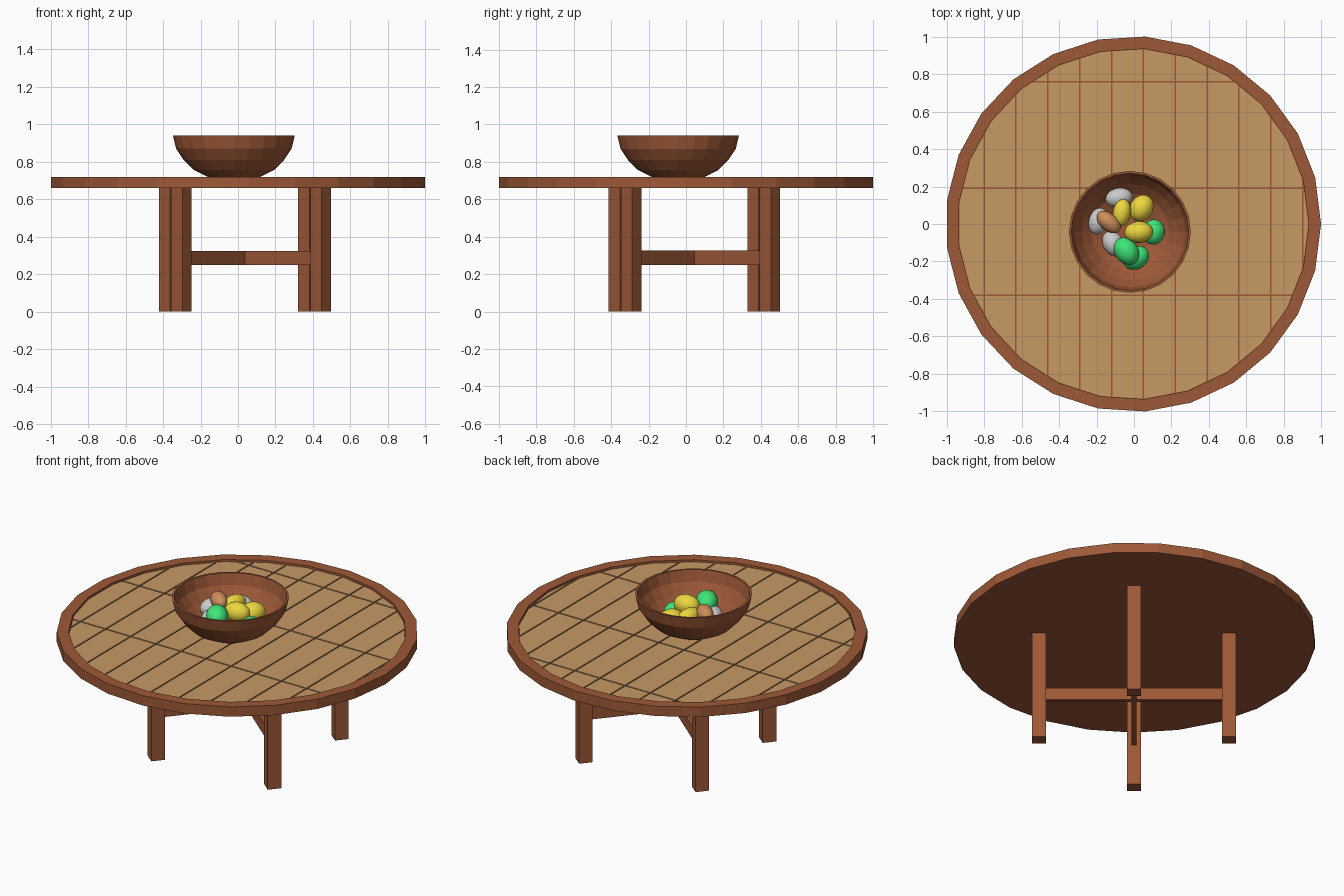
import bpy, bmesh
from math import radians, cos, sin, tau
from mathutils import Vector, Matrix

if "Cube" in bpy.data.objects:
    bpy.data.objects.remove(bpy.data.objects["Cube"])


def material(name, rgb):
    m = bpy.data.materials.new(name)
    m.diffuse_color = (*rgb, 1)
    m.use_nodes = True
    m.node_tree.nodes["Principled BSDF"].inputs["Base Color"].default_value = m.diffuse_color
    return m


WOOD = material("dark_wood", (0.34, 0.10, 0.038))
PLANK = material("light_wood", (0.57, 0.32, 0.13))
YELLOW = material("yellow", (0.85, 0.68, 0.05))
GREEN = material("green", (0.05, 0.79, 0.19))
TAN = material("tan", (0.60, 0.27, 0.10))


def finish(bm, name, mat=None, smooth=False):
    bmesh.ops.recalc_face_normals(bm, faces=bm.faces)
    me = bpy.data.meshes.new(name)
    bm.to_mesh(me)
    bm.free()
    ob = bpy.data.objects.new(name, me)
    bpy.context.collection.objects.link(ob)
    if mat:
        me.materials.append(mat)
    for p in me.polygons:
        p.use_smooth = smooth
    return ob


def lathe(name, profile, sides, centre, mat):
    """Spin an (r, z) profile; both ends are capped."""
    bm = bmesh.new()
    rings = [[bm.verts.new((centre[0] + r * cos(tau * i / sides),
                            centre[1] + r * sin(tau * i / sides), z))
              for i in range(sides)] for r, z in profile]
    for a, b in zip(rings, rings[1:]):
        for i in range(sides):
            j = (i + 1) % sides
            bm.faces.new((a[i], a[j], b[j], b[i]))
    bm.faces.new(rings[0])
    bm.faces.new(rings[-1])
    return finish(bm, name, mat)


def box(name, size, centre, angle, mat):
    bm = bmesh.new()
    m = (Matrix.Translation(centre) @ Matrix.Rotation(angle, 4, 'Z')
         @ Matrix.Diagonal((*size, 1)))
    bmesh.ops.create_cube(bm, size=1, matrix=m)
    return finish(bm, name, mat)


# Round table top: 25-sided, with a raised rim and shallow tray
SIDES, TOP_C = 25, (-0.004, 0.0)
lathe("table_top", [(1.002, 0.66), (1.002, 0.72), (0.936, 0.72), (0.936, 0.70)],
      SIDES, TOP_C, WOOD)

# Planks: the tray disc cut into a grid with narrow gaps
GAP = 0.004
xs = [-1.1] + [-0.80 + 0.17 * i for i in range(11)] + [1.1]
ys = [-1.1, -0.38, 0.19, 0.76, 1.1]
planks = bmesh.new()
for x0, x1 in zip(xs, xs[1:]):
    for y0, y1 in zip(ys, ys[1:]):
        bm = bmesh.new()
        bm.faces.new([bm.verts.new((TOP_C[0] + 0.934 * cos(tau * i / SIDES),
                                    0.934 * sin(tau * i / SIDES), 0.699))
                      for i in range(SIDES)])
        for co, no in (((x0 + GAP, 0, 0), (-1, 0, 0)), ((x1 - GAP, 0, 0), (1, 0, 0)),
                       ((0, y0 + GAP, 0), (0, -1, 0)), ((0, y1 - GAP, 0), (0, 1, 0))):
            bmesh.ops.bisect_plane(bm, geom=bm.verts[:] + bm.edges[:] + bm.faces[:],
                                   plane_co=co, plane_no=no, clear_outer=True)
        for f in bm.faces:
            lo = [planks.verts.new(v.co) for v in f.verts]
            hi = [planks.verts.new(v.co + Vector((0, 0, 0.009))) for v in f.verts]
            planks.faces.new(lo)
            planks.faces.new(hi)
            for i in range(len(lo)):
                j = (i + 1) % len(lo)
                planks.faces.new((lo[i], lo[j], hi[j], hi[i]))
        bm.free()
finish(planks, "top_planks", PLANK)

# Four square legs on a cross turned by 50 degrees
BASE = Vector((0.037, 0.045, 0))
for k in range(4):
    a = radians(50 + 90 * k)
    box(f"leg_{k + 1}", (0.078, 0.078, 0.662),
        BASE + Vector((0.527 * cos(a), 0.527 * sin(a), 0.331)), a, WOOD)

# Crossed stretchers between opposite legs
for k in range(2):
    box(f"stretcher_{k + 1}", (0.98, 0.027, 0.075),
        BASE + Vector((0, 0, 0.2875)), radians(50 + 90 * k), WOOD)

# Faceted bowl: outside, lip, inside
lathe("bowl", [(0.12, 0.709), (0.215, 0.757), (0.268, 0.81), (0.308, 0.87), (0.325, 0.94),
               (0.313, 0.94), (0.296, 0.873), (0.257, 0.816), (0.207, 0.767), (0.118, 0.723)],
      24, (-0.022, -0.042), WOOD)

# Fruit: name, material, centre, semi-axes (long, short), heading, tilt
FRUIT = [
    ("grey_fruit_1", None, (-0.08, 0.14, 0.81), (0.072, 0.052), 10, 0),
    ("grey_fruit_2", None, (-0.19, 0.015, 0.81), (0.072, 0.052), 75, 0),
    ("grey_fruit_3", None, (-0.11, -0.105, 0.80), (0.072, 0.055), 120, 0),
    ("tan_fruit", TAN, (-0.135, 0.01, 0.868), (0.074, 0.046), -40, 0),
    ("yellow_fruit_1", YELLOW, (-0.065, 0.06, 0.85), (0.074, 0.048), 80, 0),
    ("yellow_fruit_2", YELLOW, (0.04, 0.085, 0.81), (0.074, 0.062), 60, 0),
    ("yellow_fruit_3", YELLOW, (0.025, -0.043, 0.858), (0.076, 0.058), 5, 0),
    ("green_fruit_1", GREEN, (0.105, -0.043, 0.79), (0.068, 0.060), 80, 0),
    ("green_fruit_2", GREEN, (-0.04, -0.145, 0.855), (0.078, 0.062), 125, 0),
    ("green_fruit_3", GREEN, (0.01, -0.18, 0.79), (0.074, 0.060), 30, 0),
]
for name, mat, c, (la, sa), heading, tilt in FRUIT:
    bm = bmesh.new()
    m = (Matrix.Translation(c) @ Matrix.Rotation(radians(heading), 4, 'Z')
         @ Matrix.Rotation(radians(90 + tilt), 4, 'Y') @ Matrix.Diagonal((sa, sa, la, 1)))
    bmesh.ops.create_uvsphere(bm, u_segments=20, v_segments=14, radius=1, matrix=m)
    finish(bm, name, mat, smooth=True)
